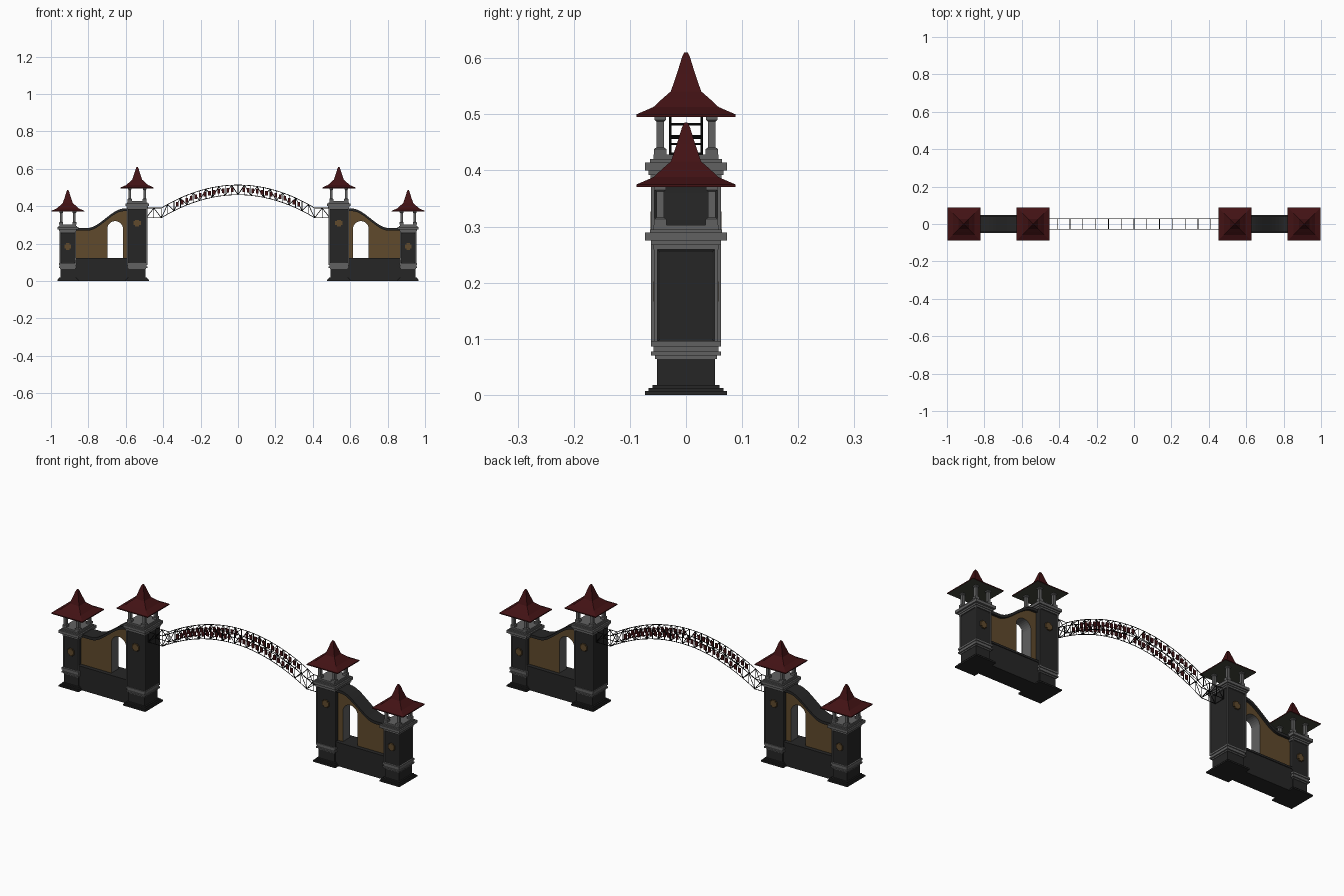
import bpy, bmesh, math
from mathutils import Vector

if "Cube" in bpy.data.objects:
    bpy.data.objects.remove(bpy.data.objects["Cube"], do_unlink=True)


def material(name, r, g, b):
    m = bpy.data.materials.new(name)
    m.use_nodes = True
    m.diffuse_color = (r, g, b, 1)
    m.node_tree.nodes["Principled BSDF"].inputs["Base Color"].default_value = (r, g, b, 1)
    return m


RED = material("dark red tile", 0.055, 0.006, 0.007)
CHARCOAL = material("charcoal stone", 0.019, 0.019, 0.019)
GREY = material("grey stone", 0.12, 0.12, 0.12)
BROWN = material("brown plaster", 0.115, 0.068, 0.025)
BLACK = material("black metal", 0.006, 0.006, 0.006)
SOFFIT = material("green grey soffit", 0.055, 0.062, 0.045)


def finish(name, bm, *mats):
    bmesh.ops.recalc_face_normals(bm, faces=bm.faces)
    me = bpy.data.meshes.new(name)
    bm.to_mesh(me)
    bm.free()
    for m in mats:
        me.materials.append(m)
    ob = bpy.data.objects.new(name, me)
    bpy.context.collection.objects.link(ob)
    return ob


def loft(bm, rings, cx=0, cy=0):
    """Stack rectangular rings (half x, half y, z) into a closed solid."""
    loops = [[bm.verts.new((cx + sx * hx, cy + sy * hy, z))
              for sx, sy in ((-1, -1), (1, -1), (1, 1), (-1, 1))] for hx, hy, z in rings]
    for a, b in zip(loops, loops[1:]):
        for i in range(4):
            j = (i + 1) % 4
            bm.faces.new((a[i], a[j], b[j], b[i]))
    bm.faces.new(loops[0][::-1])
    bm.faces.new(loops[-1])


def steps(name, spec, cx, wx, mat):
    """Stepped mouldings from (half depth, z bottom, z top), narrowed in x by wx."""
    bm = bmesh.new()
    for h, z0, z1 in spec:
        loft(bm, [(h * wx, h, z0), (h * wx, h, z1)], cx)
    return finish(name, bm, mat)


def extrude_profile(name, pts, half, *mats):
    """Extrude an (x, z) outline from -half to half in y."""
    bm = bmesh.new()
    f = bm.faces.new([bm.verts.new((x, -half, z)) for x, z in pts])
    new = bmesh.ops.extrude_face_region(bm, geom=[f])["geom"]
    for v in new:
        if isinstance(v, bmesh.types.BMVert):
            v.co.y = half
    return finish(name, bm, *mats)


def tower(prefix, cx, wx, h, top):
    """Tower with shaft half depth h and shaft top height top."""
    steps(prefix + "_base_steps", [(0.073, 0, 0.007), (0.067, 0.007, 0.012),
          (0.06, 0.012, 0.018), (0.052, 0.018, 0.07)], cx, wx, CHARCOAL)
    steps(prefix + "_base_moulding", [(0.055, 0.064, 0.07), (0.062, 0.07, 0.077),
          (0.058, 0.077, 0.086), (0.062, 0.086, 0.096)], cx, wx, GREY)
    # Shaft with a recessed panel on each side
    bm = bmesh.new()
    loft(bm, [(h * wx, h, 0.09), (h * wx, h, top)], cx)
    sides = [f for f in bm.faces if abs(f.normal.z) < 0.5]
    bmesh.ops.recalc_face_normals(bm, faces=bm.faces)
    bmesh.ops.inset_individual(bm, faces=sides, thickness=0.012, depth=-0.004)
    finish(prefix + "_shaft", bm, CHARCOAL)
    # Corner strips
    bm = bmesh.new()
    for sx in (-1, 1):
        for sy in (-1, 1):
            loft(bm, [(0.003, 0.003, 0.095), (0.003, 0.003, top)],
                 cx + sx * (h * wx - 0.001), sy * (h - 0.001))
    finish(prefix + "_corner_strips", bm, GREY)
    # Capital
    steps(prefix + "_capital", [(h + 0.003, top - 0.004, top + 0.004),
          (h + 0.007, top + 0.004, top + 0.012), (0.073, top + 0.012, top + 0.026),
          (0.064, top + 0.026, top + 0.032), (0.058, top + 0.032, top + 0.04)], cx, wx, GREY)
    # Open lantern posts
    eave = top + 0.107
    bm = bmesh.new()
    for sx in (-1, 1):
        for sy in (-1, 1):
            x, y = cx + sx * 0.046 * wx, sy * 0.046
            loft(bm, [(0.011, 0.011, top + 0.04), (0.011, 0.011, top + 0.05),
                      (0.007, 0.007, top + 0.053), (0.007, 0.007, eave - 0.008),
                      (0.01, 0.01, eave - 0.005), (0.01, 0.01, eave)], x, y)
    finish(prefix + "_lantern_posts", bm, GREY)
    # Flared roof
    bm = bmesh.new()
    loft(bm, [(r, r, eave + z) for r, z in ((0.088, 0), (0.088, 0.005), (0.058, 0.018),
         (0.043, 0.032), (0.027, 0.046), (0.016, 0.078), (0.007, 0.107), (0.003, 0.115))], cx)
    roof = finish(prefix + "_roof", bm, RED, SOFFIT)
    for p in roof.data.polygons:
        p.material_index = int(p.normal.z < -0.5)
    # Plaques on front and back
    bm = bmesh.new()
    for sy in (-1, 1):
        y = sy * (h - 0.001)
        z = top - 0.09
        loft(bm, [(0.022 * wx, 0.004, z), (0.022 * wx, 0.004, z + 0.022)], cx, y)
        loft(bm, [(0.012 * wx, 0.004, z - 0.007), (0.012 * wx, 0.004, z + 0.029)], cx, y)
    finish(prefix + "_plaques", bm, BROWN)


X_IN, X_OUT = 0.575, 0.875
ARCH_X, ARCH_R, SILL, SPRING = 0.657, 0.042, 0.122, 0.278


def wall_top(x):
    t = min(1, max(0, (0.805 - x) / 0.195))
    return 0.283 + 0.104 * t * t * (3 - 2 * t)


def wall(side, s):
    xs = [X_IN + (X_OUT - X_IN) * i / 24 for i in range(25)]
    arch = [(ARCH_X - ARCH_R * math.cos(a), SPRING + ARCH_R * math.sin(a))
            for a in (math.pi * i / 14 for i in range(15))]
    # Plaster wall outlined around the arched opening
    outline = ([(X_IN, SILL), (ARCH_X - ARCH_R, SILL)] + arch +
               [(ARCH_X + ARCH_R, SILL), (X_OUT, SILL)] +
               [(x, wall_top(x) - 0.012) for x in reversed(xs)])
    ob = extrude_profile(side + "_wall", [(s * x, z) for x, z in outline], 0.028, BROWN, GREY)
    for p in ob.data.polygons:
        inside = abs(abs(p.center.x) - ARCH_X) < ARCH_R + 0.002 and p.center.z < 0.325
        p.material_index = int(inside and abs(p.normal.y) < 0.5)
    # Coping following the swept top
    cope = [(x, wall_top(x)) for x in xs] + [(x, wall_top(x) - 0.014) for x in reversed(xs)]
    extrude_profile(side + "_coping", [(s * x, z) for x, z in cope], 0.04, CHARCOAL)
    # Plinth and ledge
    mid, half = s * (X_IN + X_OUT) / 2, (X_OUT - X_IN) / 2
    for name, hy, z0, z1, mat in (("plinth", 0.046, 0, 0.113, CHARCOAL),
                                  ("ledge", 0.049, 0.113, 0.123, CHARCOAL)):
        bm = bmesh.new()
        loft(bm, [(half, hy, z0), (half, hy, z1)], mid)
        finish(side + "_" + name, bm, mat)


for side, s in (("left", 1), ("right", -1)):
    tower(side + "_inner_tower", s * 0.539, 0.87, 0.06, 0.388)
    tower(side + "_outer_tower", s * 0.91, 0.77, 0.055, 0.263)
    wall(side, s)


# Arched box truss between the inner towers
def truss_top(x):
    return 0.513 - 0.123 * min(1, abs(x) / 0.41) ** 2


DEPTH, HALF = 0.052, 0.028
stations = [-0.49, -0.45] + [-0.41 + 0.82 * i / 24 for i in range(25)] + [0.45, 0.49]
cu = bpy.data.curves.new("arch_truss", "CURVE")
cu.dimensions = "3D"
cu.bevel_depth = 0.0019
cu.bevel_resolution = 0
cu.use_fill_caps = True


def rod(*pts):
    sp = cu.splines.new("POLY")
    sp.points.add(len(pts) - 1)
    for p, co in zip(sp.points, pts):
        p.co = (*co, 1)


def node(x, y, low):
    return Vector((x, y, truss_top(x) - DEPTH * low))


for y in (-HALF, HALF):
    for low in (0, 1):
        rod(*[node(x, y, low) for x in stations])
    for i, x in enumerate(stations):
        rod(node(x, y, 0), node(x, y, 1))
        if i:
            rod(node(stations[i - 1], y, i % 2), node(x, y, 1 - i % 2))
for i, x in enumerate(stations):
    for low in (0, 1):
        if i % 2 == 0:
            rod(node(x, -HALF, low), node(x, HALF, low))
cu.materials.append(BLACK)
bpy.context.collection.objects.link(bpy.data.objects.new("arch_truss", cu))

# Plain red tiles along both faces of the truss
bm = bmesh.new()
for s in (-1, 1):
    for i in range(13):
        x = s * (0.03 + i * 0.0245)
        z = truss_top(x) - DEPTH / 2
        for y in (-HALF, HALF):
            loft(bm, [(0.007, 0.002, z - 0.012), (0.007, 0.002, z + 0.012)], x, y)
finish("arch_tiles", bm, RED)
